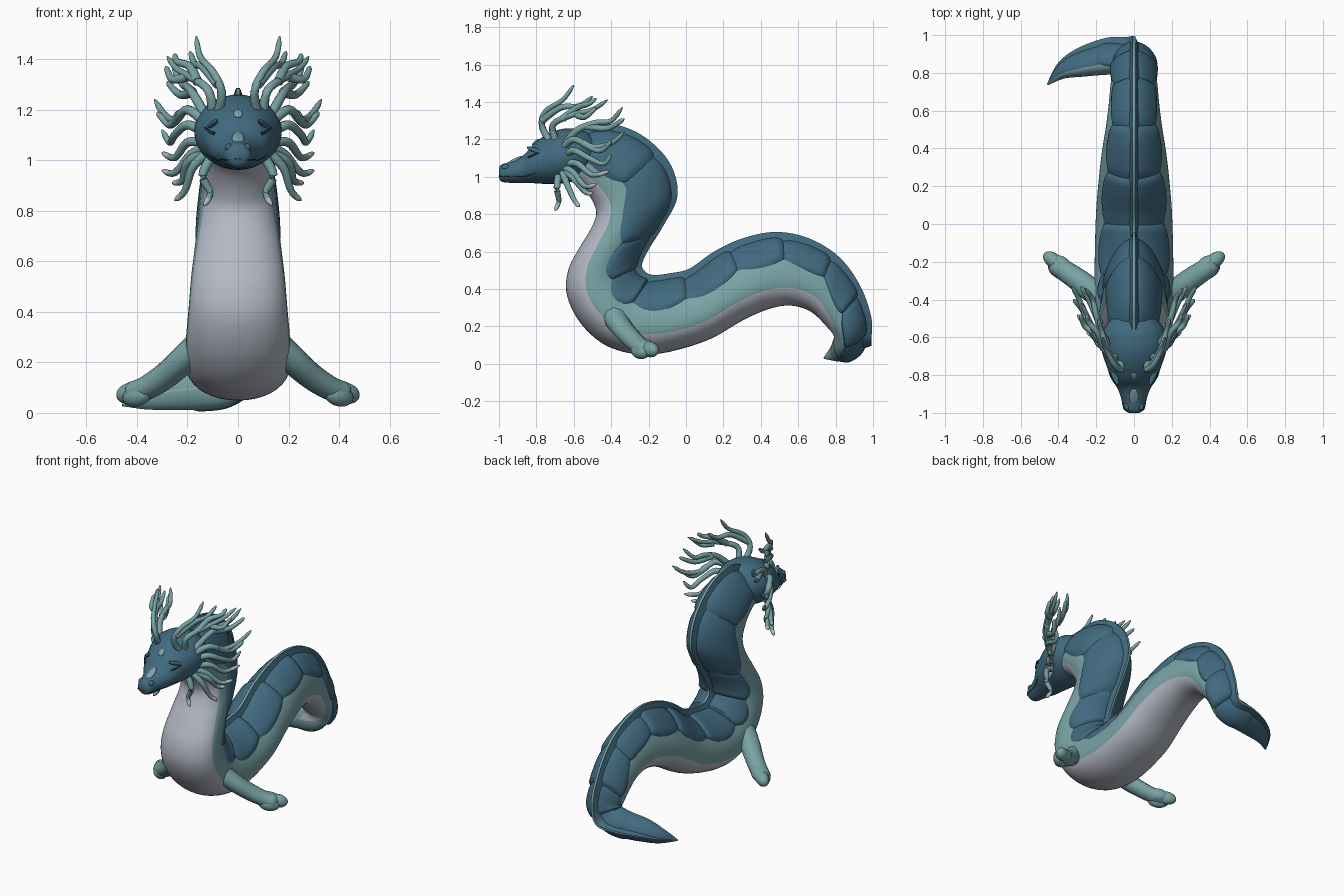
import bpy, bmesh
from math import sin, cos, pi, radians
from mathutils import Vector

cube = bpy.data.objects.get("Cube")
if cube:
    bpy.data.objects.remove(cube, do_unlink=True)


def material(name, rgb):
    m = bpy.data.materials.new(name)
    m.use_nodes = True
    m.diffuse_color = (*rgb, 1)
    bsdf = next(n for n in m.node_tree.nodes if n.type == 'BSDF_PRINCIPLED')
    bsdf.inputs["Base Color"].default_value = (*rgb, 1)
    bsdf.inputs["Roughness"].default_value = 0.7
    return m


BLUE = material("deep blue", (0.053, 0.145, 0.215))
TEAL = material("pale teal", (0.19, 0.365, 0.375))
BELLY = material("belly grey", (0.45, 0.48, 0.55))
DARK = material("dark slate", (0.02, 0.05, 0.075))


def spline(rows, u):
    """Catmull-Rom value of a table of rows at fractional row u."""
    last = len(rows) - 1
    i = max(0, min(int(u), last - 1))
    t = u - i
    p = [rows[max(0, min(last, i + k))] for k in (-1, 0, 1, 2)]
    return [b + 0.5 * t * (c - a + t * (2*a - 5*b + 4*c - d + t * (3*(b - c) + d - a)))
            for a, b, c, d in zip(*p)]


def make(name, rings, mats, pick=None, closed=True, caps=True, angle=40):
    """Skin a list of point rings; pick(ring, column) gives the material slot."""
    bm = bmesh.new()
    vs = [[bm.verts.new(p) for p in ring] for ring in rings]
    n = len(rings[0])
    for i in range(len(rings) - 1):
        for j in range(n if closed else n - 1):
            k = (j + 1) % n
            f = bm.faces.new((vs[i][j], vs[i][k], vs[i + 1][k], vs[i + 1][j]))
            f.material_index = pick(i, j) if pick else 0
    if caps:
        bm.faces.new(vs[0])
        end = bm.faces.new(vs[-1])
        end.material_index = pick(len(rings) - 2, 0) if pick else 0
    bmesh.ops.recalc_face_normals(bm, faces=bm.faces)
    me = bpy.data.meshes.new(name)
    bm.to_mesh(me)
    bm.free()
    for m in mats:
        me.materials.append(m)
    ob = bpy.data.objects.new(name, me)
    bpy.context.collection.objects.link(ob)
    bpy.context.view_layer.objects.active = ob
    bpy.ops.object.select_all(action='DESELECT')
    ob.select_set(True)
    bpy.ops.object.shade_smooth_by_angle(angle=radians(angle))
    return ob


def blob(name, loc, size, mat, rot=(0, 0, 0)):
    bpy.ops.mesh.primitive_uv_sphere_add(segments=20, ring_count=12, location=loc, rotation=rot)
    ob = bpy.context.object
    ob.name = name
    ob.scale = size
    ob.data.materials.append(mat)
    bpy.ops.object.shade_smooth()
    return ob


# Spine stations: back y, z / belly y, z / half width
SPINE = [(-.58, 1.25, -.62, .99, .12), (-.42, 1.285, -.55, .94, .13), (-.24, 1.225, -.50, .87, .138),
         (-.09, 1.08, -.48, .80, .145), (-.045, .90, -.51, .72, .155), (-.12, .74, -.57, .62, .17),
         (-.2, .61, -.63, .5, .185), (-.235, .53, -.635, .36, .195), (-.215, .49, -.55, .2, .205),
         (-.17, .475, -.4, .085, .208), (-.08, .485, -.18, .05, .207), (.02, .51, .1, .12, .2),
         (.15, .6, .3, .23, .185), (.3, .67, .42, .285, .17), (.48, .705, .52, .31, .15),
         (.66, .67, .6, .305, .135), (.82, .57, .68, .27, .125), (.93, .42, .76, .19, .115),
         (.99, .25, .79, .15, .105)]
# Curled tail: back point / belly point / half width
TAIL = [(-.03, .99, .12, -.07, .79, .12, .095), (-.15, .985, .1, -.15, .79, .1, .088),
        (-.3, .93, .085, -.27, .78, .085, .075), (-.4, .855, .06, -.37, .77, .06, .048),
        (-.46, .745, .03, -.455, .735, .03, .004)]
BODY = [(0, a, b, 0, c, d, w) for a, b, c, d, w in SPINE] + TAIL
END = len(BODY) - 1


def frame(u):
    """Centre, side axis, back axis, half width, half depth and ridge height."""
    r = spline(BODY, u)
    back, front = Vector(r[:3]), Vector(r[3:6])
    up = (back - front).normalized()
    fin = 0.045 * min(1, (END - u) / 4)
    back = back - up * fin

    def mid(t):
        q = spline(BODY, max(0, min(END, t)))
        return (Vector(q[:3]) + Vector(q[3:6])) / 2
    side = (mid(u + .2) - mid(u - .2)).cross(up).normalized()
    return (back + front) / 2, side, up, max(r[6], .003), (back - front).length / 2, fin


def ramp(u, a, b, x, y):
    t = max(0, min(1, (u - a) / (b - a)))
    return x + (y - x) * t * t * (3 - 2 * t)


def plate_edge(u):
    return radians(ramp(u, 3, 6.5, 108, 84) - ramp(u, 8, 11, 0, 7) + ramp(u, 15, 18.5, 0, 48))


def belly_edge(u):
    return radians(ramp(u, 2, 7, 126, 116) + ramp(u, 15.5, 20, 0, 63))


def skin(u, phi, lift=0.0):
    """Point on the egg-shaped section, widest next to the belly."""
    c, a, b, w, h, _ = frame(u)
    egg = w * (1 - .26 * cos(phi)) / 1.03
    return c + a * (egg + lift) * sin(phi) + b * (h + lift) * cos(phi)


# Body with blue back, teal flanks and grey belly
N = 8
rings = []
for i in range(END * 6 + 1):
    u = i / 6
    e, g = plate_edge(u) * .86, belly_edge(u)
    half = [e * k / N for k in range(N)] + [e + (g - e) * k / N for k in range(N)]
    half += [g + (pi - g) * k / N for k in range(N)]
    angles = half + [pi] + [-p for p in reversed(half[1:])]
    rings.append([skin(u, p) for p in angles])
make("body", rings, [BLUE, TEAL, BELLY], lambda i, j: min(j, 6 * N - 1 - j) // N)

# Ridge along the back with a teal crest
rings = []
for i in range(END * 6):
    c, a, b, w, h, fin = frame(i / 6)
    k = fin / .045
    rings.append([c + a * x * k + b * (h + z) for x, z in
                  ((-.034, -.02), (-.014, fin * .6), (-.008, fin), (.008, fin), (.014, fin * .6), (.034, -.02))])
make("back_ridge", rings, [BLUE, TEAL], lambda i, j: int(j == 2), angle=25)

# Overlapping domed plates on both sides of the back
CUTS = [.2, 2.5, 5.2, 7, 8.7, 10.6, 12.4, 14.1, 15.7, 17.1, 18.5, 20.2]
for side in (1, -1):
    for n, (u0, u1) in enumerate(zip(CUTS, CUTS[1:])):
        rings = []
        for i in range(17):
            t = i / 16
            u = u0 + (u1 - u0) * (1.14 * t - .04)
            low = plate_edge(u) * (.78 + .25 * max(0, sin(pi * t ** 1.15)) ** .6)
            ring = []
            for j in range(13):
                s = j / 12
                dome = min(1, 5 * t, 9 * (1 - t), 7 * (1 - s)) ** .6
                lift = -.008 + dome * (.015 + .012 * t) * min(1, (END - u) / 5)
                ring.append(skin(u, side * low * s, lift))
            rings.append(ring)
        make(f"back_plate_{n + 1}_{'left' if side > 0 else 'right'}", rings, [BLUE], closed=False, caps=False)

# Head: y, centre z, half width, half height
HEAD = [(-1, 1.022, .028, .025), (-.985, 1.02, .048, .046), (-.93, 1.025, .065, .058), (-.87, 1.04, .088, .073),
        (-.82, 1.068, .12, .102), (-.75, 1.092, .146, .13), (-.66, 1.11, .172, .146),
        (-.56, 1.12, .162, .132), (-.47, 1.12, .09, .08)]
rings = []
for i in range((len(HEAD) - 1) * 5 + 1):
    y, z, w, h = spline(HEAD, i / 5)
    rings.append([(w * cos(k * pi / 16), y, z + h * sin(k * pi / 16)) for k in range(32)])
make("head", rings, [BLUE])
blob("forehead_spot", (0, -.805, 1.185), (.018, .024, .007), TEAL, (radians(42), 0, 0))
blob("nose_spot", (0, -.915, 1.088), (.024, .05, .01), TEAL, (radians(27), 0, 0))


def tube(name, pts, radius, mats, flat=1.0, tip=.5, pick=None):
    """Round, tapered limb along a smooth path."""
    rings, steps = [], (len(pts) - 1) * 5
    for i in range(steps + 1):
        u = i / 5
        c = Vector(spline(pts, u))
        t = (Vector(spline(pts, min(u + .1, len(pts) - 1))) - Vector(spline(pts, max(u - .1, 0)))).normalized()
        a = t.cross(Vector((0, 0, 1))).normalized()
        b = t.cross(a)
        f = i / steps
        r = radius * (1 - (1 - tip) * f) * min(1, .3 + 7 * (1 - f))
        rings.append([c + a * r * cos(k * pi / 5) + b * r * flat * sin(k * pi / 5) for k in range(10)])
    return make(name, rings, mats, pick, angle=60)


# Branching horns, cheek frills and beard, given for the left side
HORNS = [[(.08, -.72, 1.18), (.065, -.77, 1.27), (.1, -.75, 1.35), (.15, -.66, 1.41), (.165, -.6, 1.49)],
         [(.08, -.77, 1.3), (.14, -.67, 1.37), (.17, -.57, 1.38), (.19, -.5, 1.43)],
         [(.1, -.7, 1.2), (.12, -.71, 1.28), (.19, -.61, 1.33), (.24, -.5, 1.36), (.28, -.42, 1.41)],
         [(.16, -.66, 1.31), (.19, -.58, 1.37), (.24, -.52, 1.39), (.25, -.48, 1.42)],
         [(.2, -.58, 1.33), (.26, -.54, 1.32), (.285, -.48, 1.37)]]
FRILLS = [[(.12, -.66, 1.16), (.17, -.58, 1.25), (.2, -.48, 1.29), (.22, -.4, 1.3), (.26, -.34, 1.37)],
          [(.18, -.53, 1.27), (.23, -.42, 1.26), (.28, -.33, 1.31)],
          [(.13, -.66, 1.15), (.2, -.6, 1.2), (.25, -.5, 1.16), (.29, -.4, 1.18), (.33, -.33, 1.24)],
          [(.23, -.55, 1.18), (.27, -.46, 1.14), (.32, -.4, 1.19)],
          [(.13, -.64, 1.11), (.2, -.6, 1.14), (.25, -.52, 1.1), (.27, -.44, 1.07), (.3, -.4, 1.12)]]
BEARD = [[(.13, -.64, 1.07), (.2, -.58, 1.07), (.25, -.5, 1.01), (.3, -.41, 1.03)],
         [(.13, -.65, 1.05), (.19, -.6, 1.02), (.25, -.54, .95), (.3, -.48, .96)],
         [(.12, -.66, 1.03), (.18, -.64, .97), (.21, -.6, .88), (.25, -.57, .84)],
         [(.1, -.68, 1.02), (.14, -.69, .94), (.11, -.68, .87), (.135, -.7, .82)],
         [(.12, -.65, 1.04), (.2, -.6, .99), (.22, -.54, .92), (.26, -.5, .91)]]
FLIPPER = [(.12, -.4, .3), (.21, -.36, .215), (.29, -.3, .145), (.37, -.245, .095), (.44, -.2, .075)]

for s, label in ((1, "left"), (-1, "right")):
    for kind, paths, r in (("horn", HORNS, .02), ("frill", FRILLS, .021), ("beard", BEARD, .021)):
        for n, path in enumerate(paths):
            steps = (len(path) - 1) * 5
            tube(f"{kind}_{n + 1}_{label}", [(s * x, y, z) for x, y, z in path], r, [TEAL, BELLY],
                 pick=lambda i, j, lim=steps - 3, k=kind: int(k == "beard" and i >= lim))
    # Flipper with rounded lobes
    tube(f"flipper_{label}", [(s * x, y, z) for x, y, z in FLIPPER], .07, [TEAL], .85, .72)
    for n, (x, y, z) in enumerate(((.425, -.195, .078), (.4, -.245, .068), (.38, -.215, .09))):
        blob(f"flipper_lobe_{n + 1}_{label}", (s * x, y, z), (.066, .04, .042), TEAL, (0, s * .2, s * .65))
    # Face details
    blob(f"brow_{label}", (s * .104, -.8, 1.14), (.016, .058, .012), BLUE, (-.35, s * .35, s * -.5))
    lid = [(s * .094, -.843, 1.105), (s * .115, -.82, 1.115), (s * .133, -.785, 1.13)]
    tube(f"eye_line_{label}", lid, .006, [DARK])
    blob(f"nostril_{label}", (s * .036, -.965, 1.05), (.016, .024, .016), BLUE)
    lip = [(s * (.004 + w), y, z) for w, y, z in
           ((0, -1, 1.005), (.046, -.983, 1.0), (.06, -.93, 1.003), (.078, -.87, 1.0), (.112, -.8, 1.02))]
    tube(f"mouth_line_{label}", lip, .003, [DARK])
